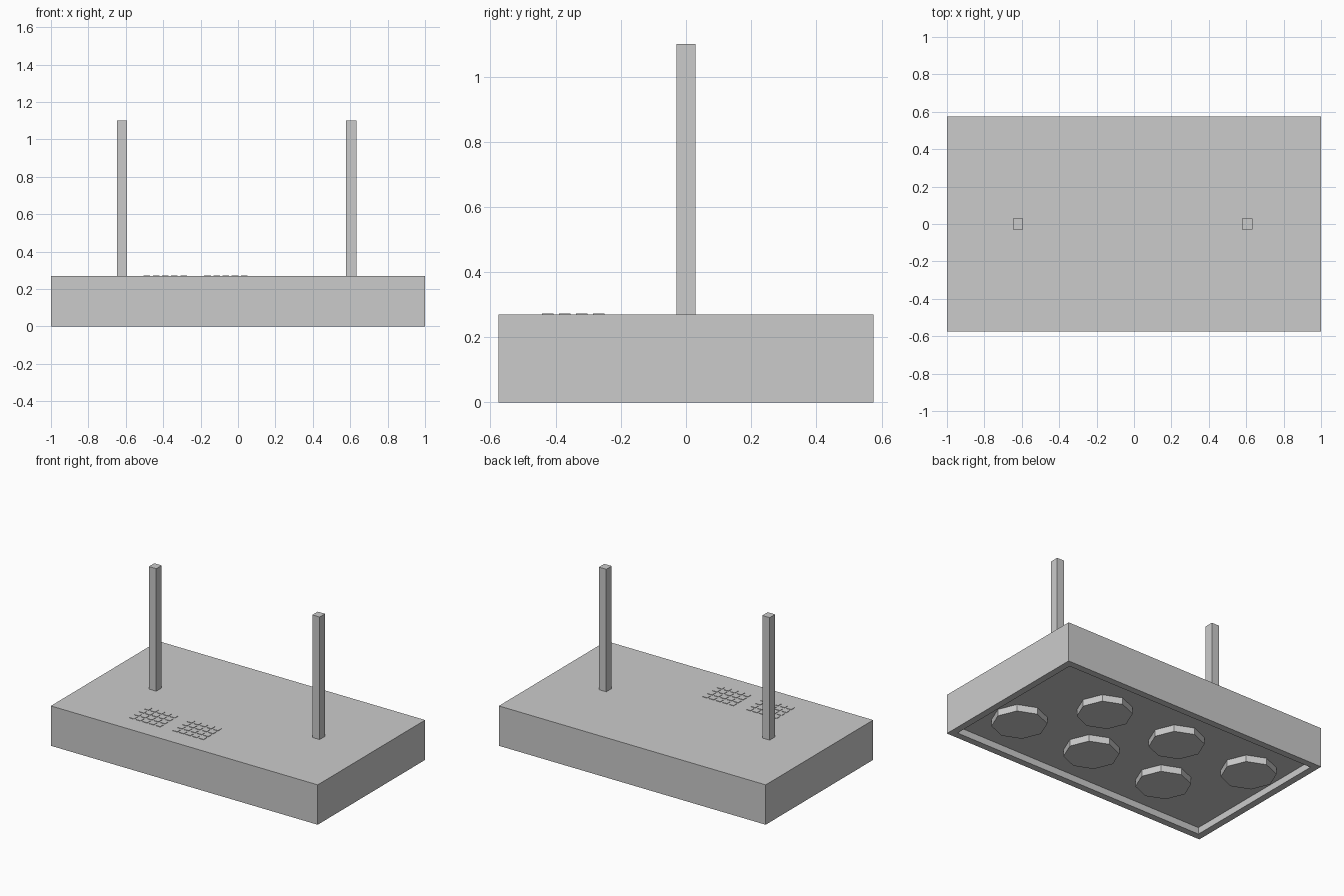
import bpy, bmesh
from mathutils import Matrix, Vector

if "Cube" in bpy.data.objects:
    bpy.data.objects.remove(bpy.data.objects["Cube"])

grey = bpy.data.materials.new("plain grey")
grey.use_nodes = True
GREY = (0.6, 0.6, 0.6, 1)
grey.diffuse_color = GREY
grey.node_tree.nodes["Principled BSDF"].inputs["Base Color"].default_value = GREY


def add_box(bm, centre, size):
    m = Matrix.Translation(centre) @ Matrix.Diagonal((*size, 1))
    return bmesh.ops.create_cube(bm, size=1, matrix=m)


def finish(bm, name):
    mesh = bpy.data.meshes.new(name)
    bmesh.ops.recalc_face_normals(bm, faces=bm.faces)
    bm.to_mesh(mesh)
    bm.free()
    mesh.materials.append(grey)
    obj = bpy.data.objects.new(name, mesh)
    bpy.context.collection.objects.link(obj)
    return obj


HEIGHT, RECESS = 0.27, 0.045

# Housing: a slab with a shallow recess under it
bm = bmesh.new()
add_box(bm, (0, 0, HEIGHT / 2), (2, 1.15, HEIGHT))
bottom = min(bm.faces, key=lambda f: f.calc_center_median().z)
bmesh.ops.inset_region(bm, faces=[bottom], thickness=0.065)
pushed = bmesh.ops.extrude_face_region(bm, geom=[bottom])
verts = [v for v in pushed["geom"] if isinstance(v, bmesh.types.BMVert)]
bmesh.ops.translate(bm, verts=verts, vec=Vector((0, 0, RECESS)))
if bottom.is_valid:
    bmesh.ops.delete(bm, geom=[bottom], context="FACES_ONLY")
finish(bm, "housing")

# Hanging posts
for name, x in (("right_post", -0.62), ("left_post", 0.605)):
    bm = bmesh.new()
    add_box(bm, (x, 0, (HEIGHT + 1.10) / 2), (0.055, 0.058, 1.10 - HEIGHT))
    finish(bm, name)

# Two staggered rows of eight-sided lamps in the recess
for row, side in (("front", -1), ("back", 1)):
    for i in range(3):
        bm = bmesh.new()
        x = -side * 0.16 + (i - 1) * 0.57
        bmesh.ops.create_cone(
            bm, cap_ends=True, segments=8, radius1=0.17, radius2=0.17, depth=RECESS,
            matrix=Matrix.Translation((x, side * 0.212, RECESS / 2)))
        finish(bm, f"{row}_lamp_{i + 1}")

# Two grids of small square plates on the top
for name, x0 in (("right_vent_grid", -0.487), ("left_vent_grid", -0.163)):
    bm = bmesh.new()
    for col in range(5):
        for row in range(4):
            add_box(bm, (x0 + col * 0.049, -0.268 - row * 0.052, HEIGHT),
                    (0.035, 0.035, 0.006))
    finish(bm, name)
